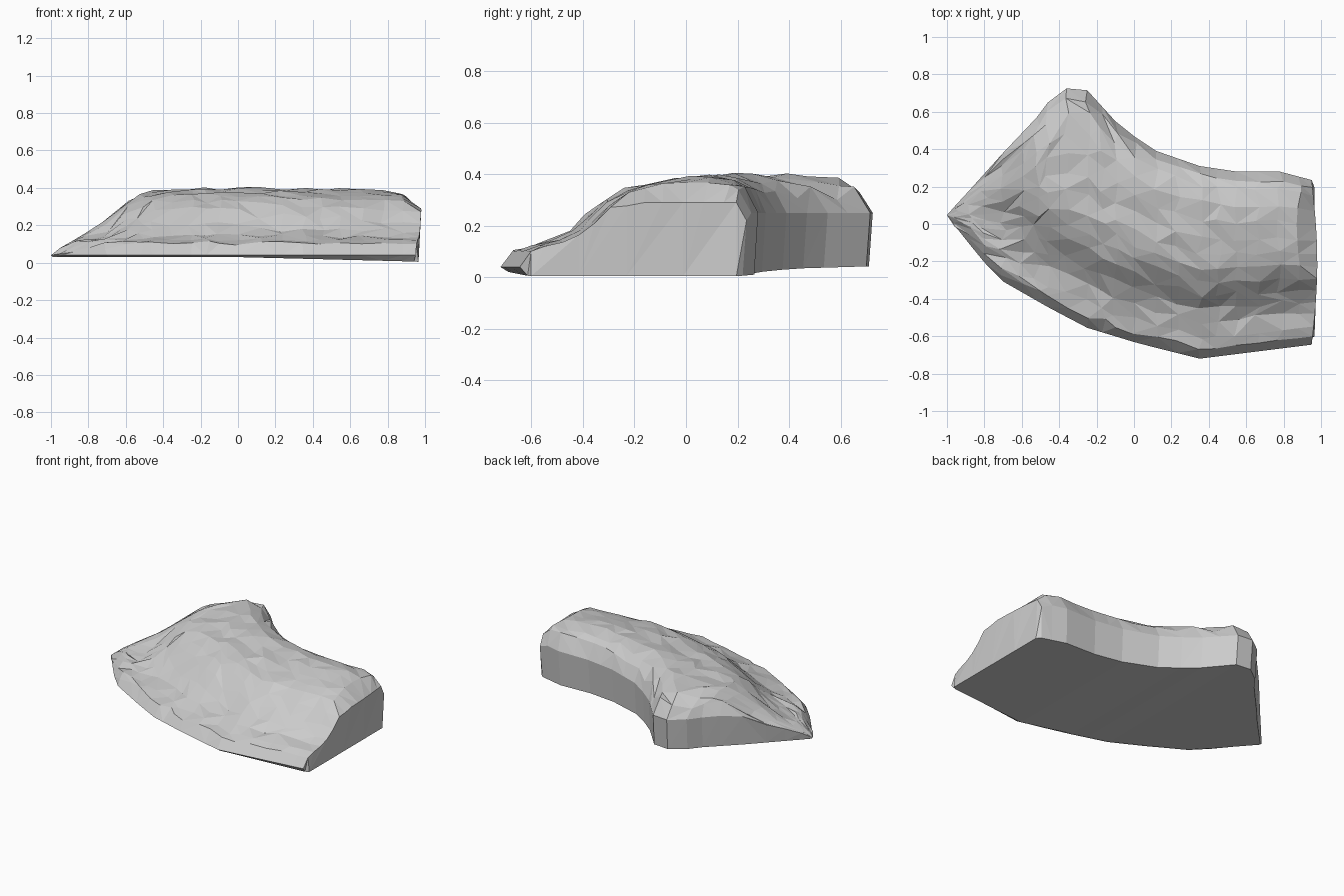
import bpy, bmesh, math, random
from mathutils import Vector
from mathutils.geometry import intersect_point_line

if "Cube" in bpy.data.objects:
    bpy.data.objects.remove(bpy.data.objects["Cube"])

random.seed(4)

# Plan outline: front and back edges, left tip to right end
FRONT = [(-1, .045), (-.87, -.12), (-.73, -.29), (-.45, -.45), (-.25, -.555),
         (.03, -.64), (.35, -.72), (.95, -.645)]
BACK = [(-1, .05), (-.88, .18), (-.7, .38), (-.52, .57), (-.46, .65), (-.36, .725),
        (-.25, .715), (-.1, .55), (0, .47), (.12, .39), (.35, .31), (.55, .28),
        (.78, .28), (.95, .235)]
# Height limits: by distance from the front edge, from the back edge, and by x
RISE = [(0, .04), (.05, .11), (.18, .14), (.26, .18), (.36, .28), (.46, .345),
        (.58, .375), (.8, .4), (1.2, .415)]
BEVEL = [(0, .25), (.045, .35), (.12, .385), (.25, .415)]
ALONG = [(-1, .04), (-.95, .08), (-.87, .125), (-.78, .17), (-.6, .31), (-.52, .385),
         (-.36, .415), (.1, .405), (.7, .40), (.9, .37), (.95, .33)]
STATIONS = [-1, -.95, -.88, -.8, -.7, -.6, -.52, -.46, -.36, -.25, -.17, -.1, 0, .12,
            .23, .35, .45, .55, .66, .78, .88, .95]
ROWS = [0, .05, .11, .19, .26, .33, .4, .47, .55, .63, .72, .81, .9, .955, 1]


def lerp(table, x):
    for (a, p), (b, q) in zip(table, table[1:]):
        if x <= b:
            return p + (q - p) * max(0, (x - a) / (b - a))
    return table[-1][1]


def distance(pt, line):
    best = 9
    for a, b in zip(line, line[1:]):
        a, b = Vector(a), Vector(b)
        q, t = intersect_point_line(pt, a, b)
        q = a.lerp(b, min(1, max(0, t)))
        best = min(best, (pt - q.to_2d()).length)
    return best


bm = bmesh.new()
columns = []
n = len(STATIONS)
for i, x in enumerate(STATIONS):
    f, b = lerp(FRONT, x), lerp(BACK, x)
    base_z = .03 - .025 * max(0, x)
    col = [bm.verts.new((x * .99, f + .03 * min(1, (b - f) * 2), base_z))]
    for j, t in enumerate(ROWS):
        px, py = x, f + (b - f) * t
        inner = 0 < i < n - 1 and 0 < j < len(ROWS) - 1
        if inner:
            px += random.uniform(-.018, .018)
            py += random.uniform(-.015, .015) * min(1, b - f)
        p = Vector((px, py))
        z = min(lerp(RISE, distance(p, FRONT)), lerp(BEVEL, distance(p, BACK)), lerp(ALONG, px))
        if inner and z > .12:
            z += random.uniform(-.012, .007)
        if i == n - 1:
            px += .03 * math.sin(math.pi * t)    # bulge of the right end
            z *= .88 if t > .4 else 1
        col.append(bm.verts.new((px, py, max(z, .035))))
    col.append(bm.verts.new((x * .99, b - .015 * min(1, (b - f) * 2), base_z + .03 * max(0, b - .3))))
    columns.append(col)

# Upper skin, triangulated in varied directions for a chipped look
for a, b in zip(columns, columns[1:]):
    for j in range(len(a) - 1):
        q = (a[j], b[j], b[j + 1], a[j + 1])
        k = random.randint(0, 1)
        bm.faces.new((q[k], q[k + 1], q[k + 2]))
        bm.faces.new((q[k], q[k + 2], q[(k + 3) % 4]))

# Right end wall, left tip, and underside
last = columns[-1]
foot = [bm.verts.new((.965, v.co.y, .005)) for v in last[2:-2:3]]
rim = [last[0]] + foot + [last[-1]]
top = last[1:-1]
for k in range(len(rim) - 1):
    s = 1 + 3 * k - (2 if k else 0)
    s = min(range(len(top)), key=lambda m: abs(top[m].co.y - rim[k].co.y)) if k else 0
    e = min(range(len(top)), key=lambda m: abs(top[m].co.y - rim[k + 1].co.y))
    e = len(top) - 1 if k == len(rim) - 2 else e
    for m in range(s, e):
        bm.faces.new((rim[k], top[m + 1], top[m]))
    bm.faces.new((rim[k], rim[k + 1], top[e]))
for a, b in zip(columns, columns[1:-1]):
    bm.faces.new((a[0], a[-1], b[-1], b[0]))
prev = columns[-2]
bm.faces.new([prev[0], prev[-1]] + rim[::-1])

bmesh.ops.remove_doubles(bm, verts=bm.verts, dist=.012)
bmesh.ops.holes_fill(bm, edges=[e for e in bm.edges if e.is_boundary], sides=0)
bmesh.ops.recalc_face_normals(bm, faces=bm.faces)

mesh = bpy.data.meshes.new("rock_slab")
bm.to_mesh(mesh)
bm.free()
rock = bpy.data.objects.new("rock_slab", mesh)
bpy.context.collection.objects.link(rock)
